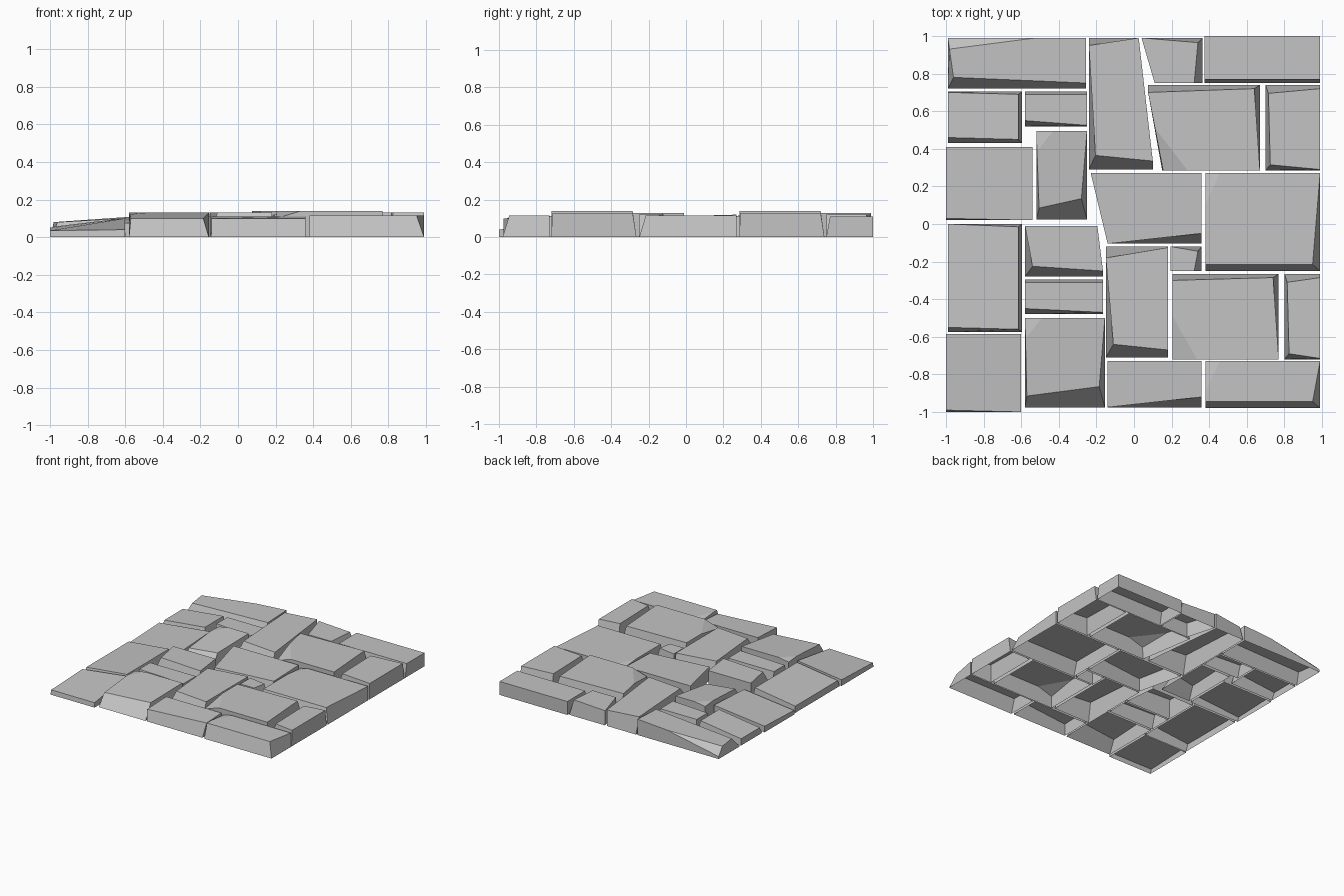
import bpy
import bmesh
from mathutils import Vector

cube = bpy.data.objects.get("Cube")
if cube:
    bpy.data.objects.remove(cube, do_unlink=True)

# One plain grey for all the paving
grey = bpy.data.materials.new("stone_grey")
grey.use_nodes = True
grey.diffuse_color = (0.55, 0.55, 0.55, 1)
shader = next(n for n in grey.node_tree.nodes if n.type == 'BSDF_PRINCIPLED')
shader.inputs["Base Color"].default_value = grey.diffuse_color
shader.inputs["Roughness"].default_value = 0.9

FRONT_LEFT, BACK_LEFT = 0, 3


def pair(value):
    return value if isinstance(value, tuple) else (value, value)


def stone(name, left, right, front, back, height,
          left_slope=0, right_slope=0, front_slope=0, back_slope=0, chip=None):
    """Open-bottomed slab. Pairs run front to back or left to right;
    height is one value or (front left, front right, back right, back left);
    chip is (corner, length in x, length in y, drop)."""
    (lf, lb), (rf, rb) = pair(left), pair(right)
    ls, rs, fs, bs = map(pair, (left_slope, right_slope, front_slope, back_slope))
    z = height if isinstance(height, tuple) else (height,) * 4
    base = [Vector((lf, front, 0)), Vector((rf, front, 0)),
            Vector((rb, back, 0)), Vector((lb, back, 0))]
    inset = [(ls[0], fs[0]), (-rs[0], fs[1]), (-rs[1], -bs[1]), (ls[1], -bs[0])]
    top = [b + Vector((dx, dy, h)) for b, (dx, dy), h in zip(base, inset, z)]

    bm = bmesh.new()
    low = [bm.verts.new(p) for p in base]
    high = [bm.verts.new(p) for p in top]
    extra = {k: [] for k in range(4)}
    cap = list(high)
    if chip:
        # Break one corner off the top as a dropped triangle
        corner, length_x, length_y, drop = chip
        prev, nxt = (corner - 1) % 4, (corner + 1) % 4
        along_x, along_y = (nxt, prev) if corner == FRONT_LEFT else (prev, nxt)

        def on_edge(end, length):
            way = top[end] - top[corner]
            return bm.verts.new(top[corner] + way * min(1, length / way.length))

        cuts = {along_x: on_edge(along_x, length_x), along_y: on_edge(along_y, length_y)}
        high[corner].co.z -= drop
        cap[corner:corner + 1] = [cuts[prev], cuts[nxt]]
        bm.faces.new([cuts[prev], high[corner], cuts[nxt]])
        extra[prev], extra[corner] = [cuts[prev]], [cuts[nxt]]
    bm.faces.new(cap)
    for k in range(4):
        n = (k + 1) % 4
        bm.faces.new([low[k], low[n], high[n]] + extra[k] + [high[k]])

    mesh = bpy.data.meshes.new(name)
    bm.to_mesh(mesh)
    bm.free()
    mesh.materials.append(grey)
    obj = bpy.data.objects.new(name, mesh)
    bpy.context.collection.objects.link(obj)


# Left column, sinking toward the outer edge
stone("back_left_corner_stone", left=-.99, right=-.255, front=.72, back=.99,
      height=(.08, .12, .13, .08), left_slope=(.03, 0), front_slope=(.06, .03),
      chip=(BACK_LEFT, .47, .06, .06))
stone("left_edge_stone_back", left=-.99, right=-.595, front=.43, back=.705,
      height=(.055, .1, .1, .055), right_slope=.02, front_slope=(.03, .02),
      back_slope=(.005, .015))
stone("left_edge_stone_middle", left=-1, right=-.54, front=.02, back=.41,
      height=(.035, .08, .1, .05), front_slope=(.01, 0))
stone("left_edge_stone_front", left=-.99, right=-.595, front=-.575, back=0,
      height=(.055, .1, .1, .055), right_slope=.02, front_slope=(.025, .015),
      back_slope=(0, .015))
stone("front_left_corner_stone", left=-1, right=-.6, front=-1, back=-.585,
      height=(.035, .04, .1, .05), front_slope=(.01, 0))

# Second column, small stones between the left edge and the middle
stone("small_stone_back", left=-.58, right=-.25, front=.52, back=.705,
      height=.1, front_slope=(.03, .005), back_slope=.015)
stone("chipped_stone_back", left=-.52, right=-.25, front=.025, back=.495,
      height=(.1, .1, .13, .13), left_slope=(.015, 0), right_slope=(.03, 0),
      front_slope=(.06, .11), chip=(BACK_LEFT, .09, .11, .015))
stone("wedge_stone", left=-.58, right=(-.165, -.195), front=-.28, back=-.01,
      height=.13, left_slope=(.04, 0), front_slope=(.055, .03))
stone("small_stone_front", left=-.58, right=-.165, front=-.48, back=-.295,
      height=.11, front_slope=(.03, .01), back_slope=.015)
stone("chipped_stone_front", left=-.58, right=-.155, front=-.975, back=-.5,
      height=(.1, .1, .13, .13), left_slope=(.01, 0), right_slope=(.03, 0),
      front_slope=(.06, .11), chip=(BACK_LEFT, .09, .11, .015))

# Middle stones
stone("tall_stone_back", left=-.24, right=(.1, .025), front=.29, back=.99,
      height=.13, left_slope=(.035, 0), front_slope=(.075, .045),
      back_slope=(.04, 0))
stone("filler_stone_back", left=(.11, .04), right=.365, front=.75, back=.99,
      height=.12, right_slope=(.045, .025), back_slope=(0, .025))
stone("large_stone_back", left=(.15, .075), right=.67, front=.285, back=.74,
      height=.14, left_slope=(.005, 0), right_slope=(0, .03),
      back_slope=(.04, .02), chip=(FRONT_LEFT, .13, .23, .04))
stone("centre_stone", left=(-.14, -.23), right=.36, front=-.105, back=.27,
      height=(.11, .11, .12, .12), front_slope=(0, .055))
stone("tall_stone_front", left=-.15, right=.18, front=-.71, back=-.12,
      height=.13, left_slope=(.04, 0), front_slope=(.07, .04),
      back_slope=(.06, .005))
stone("filler_stone_front", left=.195, right=.36, front=-.25, back=-.12,
      height=.12, right_slope=(.04, .02), back_slope=(0, .025))
stone("large_stone_front", left=.205, right=.77, front=-.72, back=-.265,
      height=.14, right_slope=(0, .03), back_slope=(.035, .02),
      chip=(FRONT_LEFT, .13, .23, .04))
stone("front_edge_stone", left=-.14, right=.36, front=-.975, back=-.73,
      height=(.1, .1, .11, .11), front_slope=(0, .055))

# Right column
stone("back_right_corner_stone", left=.375, right=.99, front=.75, back=1,
      height=.11, front_slope=.02)
stone("right_edge_stone_back", left=.7, right=.99, front=.285, back=.74,
      height=.13, left_slope=(.025, .015), front_slope=(.03, .005),
      back_slope=(.045, .02))
stone("right_edge_stone_middle", left=.38, right=.99, front=-.25, back=.27,
      height=.115, right_slope=(.04, 0), front_slope=.035,
      chip=(BACK_LEFT, .075, .165, .015))
stone("right_edge_stone_front", left=.8, right=.99, front=-.72, back=-.265,
      height=.13, left_slope=(.025, .015), front_slope=(.03, .005),
      back_slope=(.045, .02))
stone("front_right_corner_stone", left=.38, right=.99, front=-.98, back=-.73,
      height=.115, right_slope=(.04, 0), front_slope=.035,
      chip=(BACK_LEFT, .075, .165, .015))
